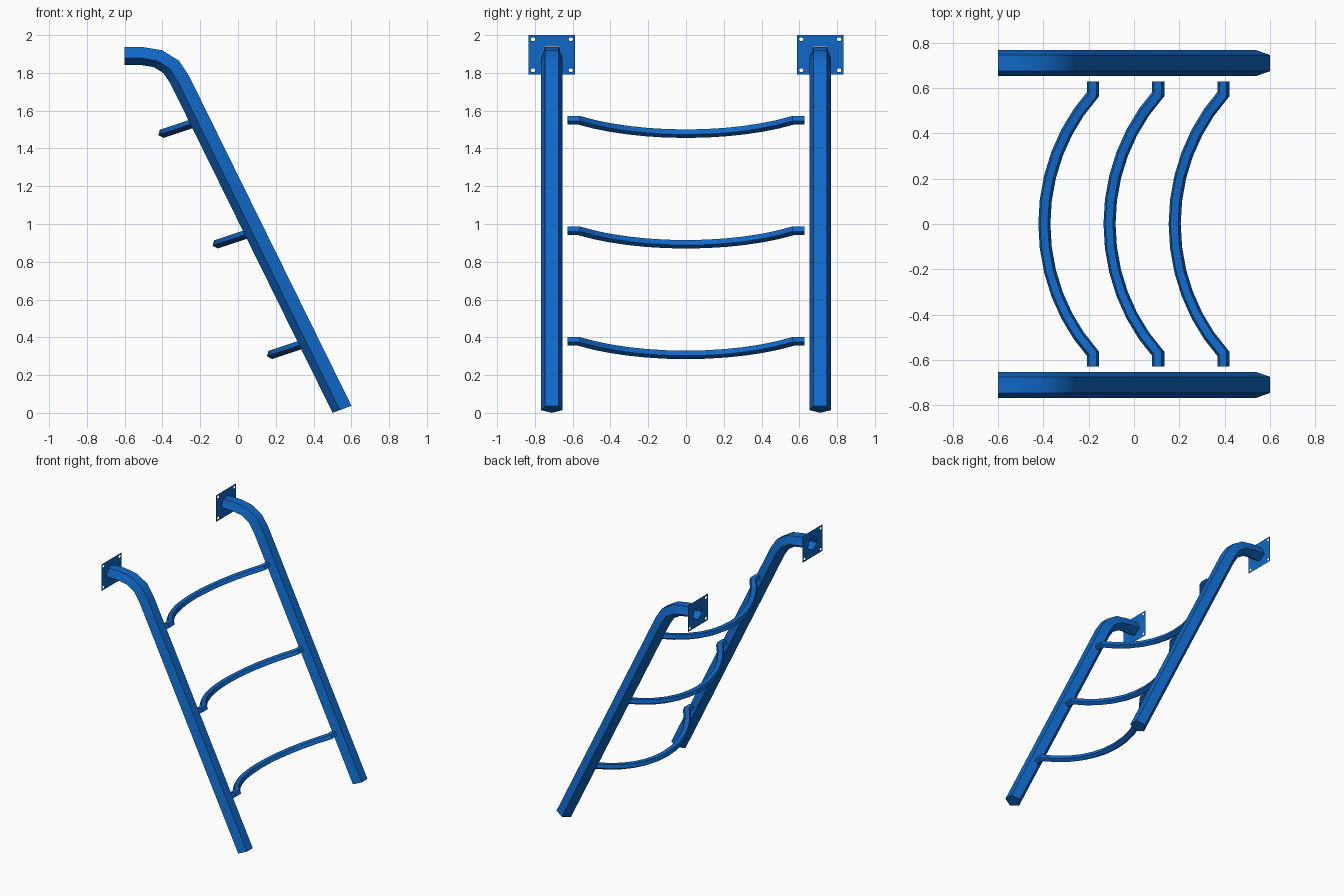
import bpy, bmesh
from math import pi, sin, cos, asin
from mathutils import Vector

if "Cube" in bpy.data.objects:
    bpy.data.objects.remove(bpy.data.objects["Cube"])

FLATTEN = 0.872      # vertical squash applied to every part
SIDES = 5
RAIL_R, RUNG_R = 0.0602, 0.028
RAIL_Y = 0.71
PLATE_X, PLATE_Z = -0.6, 1.896

blue = bpy.data.materials.new("blue paint")
blue.use_nodes = True
colour = (0.005, 0.14, 0.58, 1)
blue.diffuse_color = colour
blue.node_tree.nodes["Principled BSDF"].inputs["Base Color"].default_value = colour


def finish(bm, name):
    mesh = bpy.data.meshes.new(name)
    bm.to_mesh(mesh)
    bm.free()
    mesh.materials.append(blue)
    obj = bpy.data.objects.new(name, mesh)
    bpy.context.collection.objects.link(obj)
    bpy.ops.object.select_all(action="DESELECT")
    obj.select_set(True)
    bpy.context.view_layer.objects.active = obj
    bpy.ops.object.shade_smooth_by_angle(angle=pi / 6)
    return obj


def pentagon(radius):
    """Section with a flat side outwards and a point inwards."""
    angles = [pi / SIDES + 2 * pi * k / SIDES for k in range(SIDES)]
    return [(radius * cos(a), radius * sin(a)) for a in angles]


def sweep(name, path, plane_normal, radius, caps):
    """Sweep the pentagon along a planar path with mitred joints."""
    bm = bmesh.new()
    rings = []
    for i, p in enumerate(path):
        before = (p - path[i - 1]).normalized() if i else None
        after = (path[i + 1] - p).normalized() if i + 1 < len(path) else None
        before, after = before or after, after or before
        tangent = (before + after).normalized()
        out = tangent.cross(plane_normal) / tangent.dot(after)
        ring = [p + out * a + plane_normal * b for a, b in pentagon(radius)]
        rings.append([bm.verts.new((v.x, v.y, v.z * FLATTEN)) for v in ring])
    for r, s in zip(rings, rings[1:]):
        for k in range(SIDES):
            n = (k + 1) % SIDES
            bm.faces.new((r[k], r[n], s[n], s[k]))
    for end in caps:
        bm.faces.new(rings[end])
    bmesh.ops.recalc_face_normals(bm, faces=bm.faces)
    return finish(bm, name)


def wall_plate(name, y):
    """Thin sheet with four bolt holes and an opening for the rail."""
    bm = bmesh.new()

    def loop(points):
        verts = [bm.verts.new((PLATE_X, y + a, PLATE_Z + b)) for a, b in points]
        for i, v in enumerate(verts):
            bm.edges.new((verts[i - 1], v))

    w, h = 0.123, 0.104
    corners = [(-1, -1), (1, -1), (1, 1), (-1, 1)]
    loop([(sy * w, sz * h) for sy, sz in corners])
    loop([(b, a * FLATTEN) for a, b in pentagon(RAIL_R)])
    for sy, sz in corners:
        loop([(sy * 0.1 + 0.012 * cos(t * pi / 4),
               sz * 0.082 + 0.0105 * sin(t * pi / 4)) for t in range(8)])
    bmesh.ops.triangle_fill(bm, edges=bm.edges[:], use_beauty=True, normal=(1, 0, 0))
    for f in bm.faces:
        f.normal_update()
        if f.normal.x < 0:
            f.normal_flip()
    return finish(bm, name)


# Side rails: bent at the top, capped at the foot, open at the plate
rail_line = [(-0.6, 1.895), (-0.512, 1.895), (-0.422, 1.88),
             (-0.349, 1.835), (-0.303, 1.765), (0.556, 0.021)]
for side, y in (("front", -RAIL_Y), ("back", RAIL_Y)):
    path = [Vector((x, y, z / FLATTEN)) for x, z in rail_line]
    sweep(side + "_rail", path, Vector((0, 1, 0)), RAIL_R, [-1])
    wall_plate(side + "_wall_plate", y)

# Rungs: arcs bowed away from the climber with short straight ends
lean = Vector((-0.215, 0, -0.072 / FLATTEN))
sag, half, steps = lean.length, 0.572, 12
arc_r = (half ** 2 + sag ** 2) / (2 * sag)
sweep_angle = asin(half / arc_r)
bow = [(0, -0.628)]
for i in range(steps + 1):
    t = sweep_angle * (2 * i / steps - 1)
    bow.append((arc_r * cos(t) - (arc_r - sag), arc_r * sin(t)))
bow.append((0, 0.628))
lean.normalize()
rung_normal = (-lean).cross(Vector((0, 1, 0)))
for i, name in enumerate(("lower_rung", "middle_rung", "upper_rung")):
    base = Vector((0.394 - 0.2875 * i, 0, (0.381 + 0.5855 * i) / FLATTEN))
    path = [base + lean * d + Vector((0, y, 0)) for d, y in bow]
    sweep(name, path, rung_normal, RUNG_R, [0, -1])
